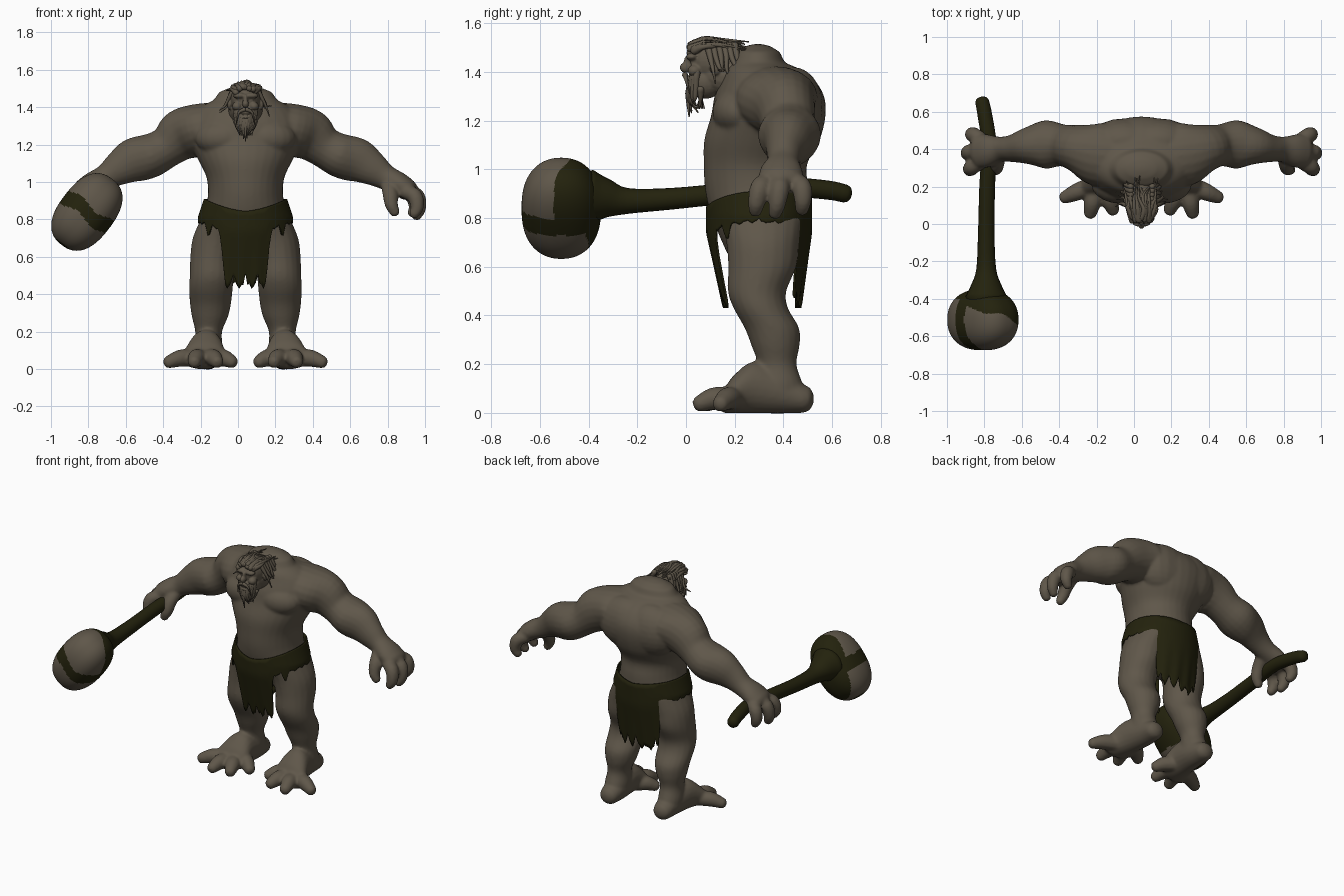
import bpy, bmesh, math, random
from math import sin, cos, pi
from mathutils import Vector, Matrix

if "Cube" in bpy.data.objects:
    bpy.data.objects.remove(bpy.data.objects["Cube"])
random.seed(4)
MID = 0.04  # x of the body's mirror plane
X, Y, Z = Vector((1, 0, 0)), Vector((0, 1, 0)), Vector((0, 0, 1))


def material(name, rgb):
    m = bpy.data.materials.new(name)
    m.use_nodes = True
    m.diffuse_color = (*rgb, 1)
    m.node_tree.nodes["Principled BSDF"].inputs["Base Color"].default_value = (*rgb, 1)
    return m


SKIN = material("grey_brown_skin", (0.115, 0.095, 0.068))
HIDE = material("dark_olive_hide", (0.017, 0.016, 0.004))


def finish(bm, name, mats, x=0.0):
    bmesh.ops.recalc_face_normals(bm, faces=bm.faces)
    for f in bm.faces:
        f.smooth = True
    me = bpy.data.meshes.new(name)
    bm.to_mesh(me)
    bm.free()
    for m in mats:
        me.materials.append(m)
    ob = bpy.data.objects.new(name, me)
    ob.location.x = x
    bpy.context.collection.objects.link(ob)
    return ob


def fuse(ob, voxel, rounds):
    r = ob.modifiers.new("fuse", 'REMESH')
    r.mode, r.voxel_size, r.use_smooth_shade = 'VOXEL', voxel, True
    s = ob.modifiers.new("soften", 'SMOOTH')
    s.factor, s.iterations = 0.5, rounds


def spline(pts, n=4):
    # Catmull-Rom through points that carry position and radii
    p = [Vector(q if len(q) == 5 else (*q, q[3])) for q in pts]
    p = [p[0] * 2 - p[1]] + p + [p[-1] * 2 - p[-2]]
    out = []
    for a, b, c, d in zip(p, p[1:], p[2:], p[3:]):
        for k in range(n):
            t = k / n
            out.append((b * 2 + (c - a) * t + (a * 2 - b * 5 + c * 4 - d) * t ** 2
                        + (b * 3 - a - c * 3 + d) * t ** 3) * 0.5)
    return out + [p[-2]]


def tube(bm, pts, s=1, ref=X, flat=None, sides=20):
    # lofted elliptical limb with rounded ends; s = -1 mirrors it
    path = spline(pts)
    rings = []
    last = len(path) - 1
    for i, q in enumerate(path):
        c = Vector(q[:3])
        t = (Vector(path[min(i + 1, last)][:3]) - Vector(path[max(i - 1, 0)][:3])).normalized()
        t = flat if flat else t
        u = (ref - t * ref.dot(t)).normalized()
        v = t.cross(u)
        a, b = max(q[3], 0.001), max(q[4], 0.001)
        sweep = [(0, 1)]
        if i in (0, last):
            way = Vector(path[i][:3]) - Vector(path[1 if i == 0 else last - 1][:3])
            e = 1 if way.dot(t) > 0 else -1
            sweep = [(e * sin(w) * 0.7 * min(a, b), cos(w)) for w in (0, 0.6, 1.1, 1.45)]
            sweep = sweep[::-1] if i == 0 else sweep
        for off, k in sweep:
            ring = []
            for j in range(sides):
                w = 2 * pi * j / sides
                co = c + t * off + u * (a * k * cos(w)) + v * (b * k * sin(w))
                ring.append(bm.verts.new((co.x * s, co.y, co.z)))
            rings.append(ring)
    for r0, r1 in zip(rings, rings[1:]):
        for j in range(sides):
            k = (j + 1) % sides
            bm.faces.new((r0[j], r0[k], r1[k], r1[j]))
    bm.faces.new(rings[0])
    bm.faces.new(rings[-1])


def ball(bm, c, r, s=1):
    m = Matrix.Translation((c[0] * s, c[1], c[2])) @ Matrix.Diagonal((*r, 1))
    bmesh.ops.create_uvsphere(bm, u_segments=20, v_segments=14, radius=1, matrix=m)


# Body: torso, arms, hands, legs and feet fused into one skin
bm = bmesh.new()
tube(bm, [(0, .31, .72, .19, .17), (0, .30, .82, .215, .2), (0, .29, .92, .202, .212),
          (0, .285, 1.02, .207, .212), (0, .312, 1.12, .253, .237), (0, .338, 1.22, .3, .235),
          (0, .342, 1.30, .31, .225), (0, .335, 1.37, .275, .19), (0, .315, 1.41, .225, .155),
          (0, .295, 1.438, .17, .11)], flat=Z, sides=32)
for s in (1, -1):
    ball(bm, (.11, .215, 1.235), (.16, .107, .1), s)
    ball(bm, (.09, .44, 1.25), (.2, .125, .17), s)
    tube(bm, [(.13, .36, 1.30, .16, .125), (.24, .375, 1.285, .17, .135),
              (.34, .405, 1.25, .128, .14), (.42, .42, 1.187, .112, .11),
              (.51, .425, 1.14, .13, .118), (.60, .418, 1.115, .102, .118),
              (.68, .405, 1.07, .076, .092), (.75, .40, 1.025, .067, .068),
              (.82, .392, .99, .088, .062), (.87, .388, .955, .092, .058)], s, ref=Y)
    for finger in ([(.85, .335, .95), (.905, .305, .925), (.918, .29, .865), (.9, .285, .825)],
                   [(.86, .39, .95), (.917, .385, .925), (.93, .375, .86), (.912, .365, .815)],
                   [(.85, .45, .95), (.895, .475, .925), (.908, .48, .87), (.89, .475, .83)],
                   [(.76, .37, .99), (.775, .32, .935), (.78, .295, .88), (.8, .29, .835)]):
        tube(bm, [(*p, r) for p, r in zip(finger, (.038, .042, .036, .027))], s, ref=Y, sides=12)
    tube(bm, [(.12, .31, .80, .12, .17), (.155, .315, .70, .127, .15),
              (.175, .313, .60, .12, .14), (.18, .292, .50, .118, .12),
              (.185, .307, .43, .117, .112), (.187, .352, .35, .11, .112),
              (.19, .367, .28, .097, .1), (.197, .374, .20, .072, .08),
              (.2, .382, .12, .077, .097), (.2, .385, .07, .072, .1)], s, flat=Z)
    tube(bm, [(.2, .485, .058, .062, .058), (.2, .39, .085, .077, .088),
              (.21, .28, .105, .09, .107), (.22, .20, .078, .11, .08),
              (.235, .16, .052, .105, .053)], s, flat=Y)
    for bx, by, tx, ty in ((.16, .24, .068, .168), (.19, .18, .15, .07),
                           (.25, .17, .275, .052), (.28, .2, .415, .14)):
        tube(bm, [(bx, by, .06, .048), ((bx + tx) / 2, (by + ty) / 2, .058, .047),
                  (tx, ty, .036, .034)], s, ref=Z, sides=12)
body = finish(bm, "body", [SKIN], MID)
fuse(body, 0.009, 6)

# Head with brow, nose, cheeks, lips and ears
bm = bmesh.new()
ball(bm, (0, .115, 1.445), (.08, .1, .092))
ball(bm, (0, .08, 1.36), (.064, .075, .07))
ball(bm, (0, -.002, 1.418), (.018, .024, .022))
ball(bm, (0, .01, 1.44), (.012, .02, .03))
ball(bm, (0, .015, 1.345), (.03, .016, .01))
ball(bm, (0, .012, 1.372), (.034, .016, .01))
tube(bm, [(0, .11, 1.39, .075), (0, .19, 1.38, .1), (0, .28, 1.37, .115)], ref=X)
for s in (1, -1):
    ball(bm, (.032, .025, 1.462), (.036, .025, .016), s)
    ball(bm, (.045, .035, 1.405), (.026, .028, .024), s)
    ball(bm, (.032, .03, 1.437), (.013, .012, .01), s)
    ball(bm, (.086, .12, 1.42), (.012, .024, .034), s)
fuse(finish(bm, "head", [SKIN], MID), 0.005, 3)

# Hair and beard strands
bm = bmesh.new()


def strand(points, r, s=1):
    n = len(points) - 1
    tube(bm, [(*p, r * (1 - 0.85 * i / n)) for i, p in enumerate(points)], s,
         ref=Vector((.6, .3, .7)), sides=6)


def jit(a):
    return random.uniform(-a, a)


for i in range(22):
    x = -.07 + .14 * i / 21
    drop = 6 * x * x - jit(.006)
    strand([(x * .7, .025 + jit(.012), 1.51 - drop), (x + jit(.01), .08, 1.53 - drop),
            (x + jit(.02), .15, 1.527 - drop),
            (x * 1.1 + jit(.03), .22 + jit(.04), 1.51 - drop + jit(.015))], .017)
for s in (1, -1):
    for i in range(6):
        y = .09 + .022 * i
        strand([(.055, y, 1.51), (.083, y + .01, 1.46), (.1 + jit(.012), y + .02 + jit(.01), 1.41),
                (.12 + jit(.025), y + .02 + jit(.03), 1.37 + jit(.04))], .017, s)
    strand([(.006, -.004, 1.388), (.036, 0, 1.37), (.05, .015, 1.31)], .013, s)
for i in range(13):
    x = -.054 + .009 * i
    strand([(x, .02 + 8 * x * x, 1.345 + abs(x)), (x * .8, .008 + 10 * x * x, 1.295),
            (x * .4 + jit(.008), .03 + jit(.02), 1.222 + abs(x) + jit(.01))], .017)
    strand([(x, .06, 1.33), (x * .8, .06, 1.29), (x * .6 + jit(.01), .06 + jit(.02), 1.25)], .016)
finish(bm, "hair_and_beard", [SKIN], MID)

# Loincloth: a belt whose ragged hem drops into front and back flaps
bm = bmesh.new()
COLS, ROWS = 144, 14
grid = []
for i in range(COLS):
    a = 2 * pi * i / COLS
    u, front = abs(cos(a)), sin(a) < 0
    top = .845 + .065 * u ** 1.5 if front else .885 + .025 * u
    edge = .42 if front else .56
    k = min(max((u - edge) / .14, 0), 1)
    tear = abs((i % 6) - 3) / 3 * random.uniform(.3, 1)
    point = .06 * max(0, 1 - abs(u - .78) / .07)
    hem = (.43 + .09 * tear) * (1 - k) + (.70 + .08 * u + .02 * tear - point) * k
    column = []
    for j in range(ROWS + 1):
        z = top + (hem - top) * j / ROWS
        fall = max(0, (.74 - z) / .3)
        wide = .222 + .033 * min(1, max(0, (.91 - z) / .1))
        deep = .218 - (.07 if front else .045) * fall + .004 * sin(a * 18) * fall
        column.append(bm.verts.new((cos(a) * wide, .3 + sin(a) * deep, z)))
    grid.append(column)
for c0, c1 in zip(grid, grid[1:] + grid[:1]):
    for j in range(ROWS):
        bm.faces.new((c0[j], c1[j], c1[j + 1], c0[j + 1]))
cloth = finish(bm, "loincloth", [HIDE], MID)
cloth.modifiers.new("thickness", 'SOLIDIFY').thickness = 0.008

# Club handle flaring into its head
bm = bmesh.new()
tube(bm, [(-.812, .655, .9, .037), (-.797, .58, .915, .039), (-.775, .42, .925, .04),
          (-.785, .2, .905, .042), (-.79, -.05, .88, .044), (-.79, -.24, .87, .053),
          (-.79, -.33, .88, .083), (-.79, -.39, .885, .113)], ref=X)
finish(bm, "club_handle", [HIDE])

# Club head: blunt stone with a strap, a cap on the handle side and a dark lower tip
bm = bmesh.new()
bmesh.ops.create_uvsphere(bm, u_segments=128, v_segments=96, radius=1)
for v in bm.verts:
    v.co = Vector([math.copysign(abs(c) ** e, c) * r
                   for c, e, r in zip(v.co, (.82, .92, .82), (.148, .163, .222))])
for f in bm.faces:
    c = f.calc_center_median()
    wave = .012 * sin(c.x * 30 + c.z * 12)
    strap = abs(c.z + wave) < .038
    cap = c.y > (.02 - .3 * c.x - .1 * (c.z - .1) if c.z > 0 else .1) + wave
    tip = c.z < -.213
    f.material_index = 1 if strap or cap or tip else 0
bmesh.ops.rotate(bm, verts=bm.verts, matrix=Matrix.Rotation(.655, 3, 'Y'))
bmesh.ops.translate(bm, verts=bm.verts, vec=(-.808, -.512, .84))
finish(bm, "club_head", [SKIN, HIDE])
